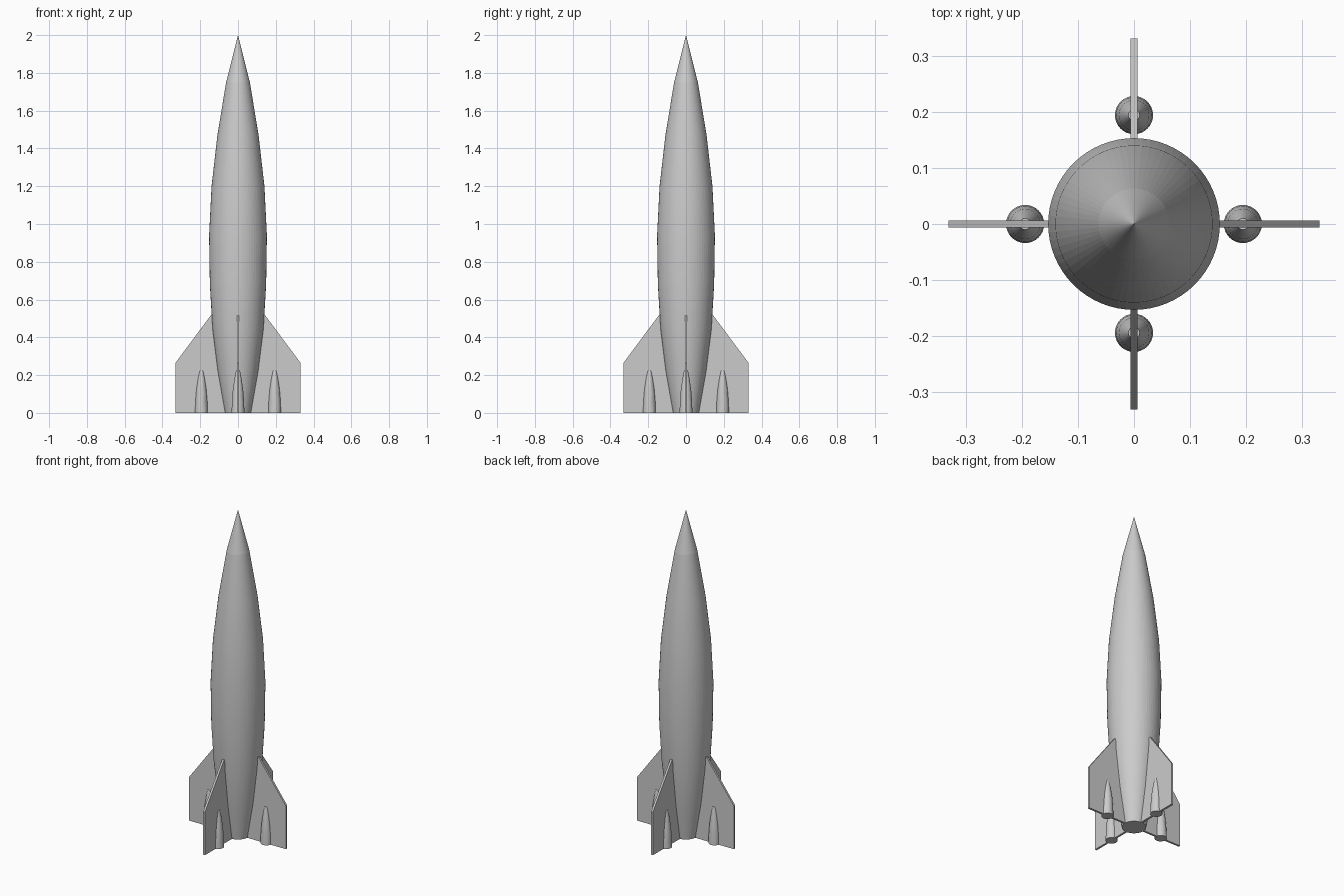
import bpy, bmesh, math
from mathutils import Matrix

if "Cube" in bpy.data.objects:
    bpy.data.objects.remove(bpy.data.objects["Cube"])


def finish(name, bm, smooth=True):
    bmesh.ops.recalc_face_normals(bm, faces=bm.faces[:])
    mesh = bpy.data.meshes.new(name)
    bm.to_mesh(mesh)
    bm.free()
    ob = bpy.data.objects.new(name, mesh)
    bpy.context.collection.objects.link(ob)
    if smooth:
        bpy.ops.object.select_all(action='DESELECT')
        ob.select_set(True)
        bpy.context.view_layer.objects.active = ob
        bpy.ops.object.shade_smooth_by_angle(angle=math.radians(4))
    return ob


def lathe(name, profile, sides):
    """Closed solid of revolution from (radius, z) points, bottom to top."""
    bm = bmesh.new()
    rings = []
    for r, z in profile:
        if r == 0:
            rings.append([bm.verts.new((0, 0, z))])
        else:
            rings.append([bm.verts.new((r * math.cos(math.tau * i / sides),
                                        r * math.sin(math.tau * i / sides), z))
                          for i in range(sides)])
    for lo, hi in zip(rings, rings[1:]):
        for i in range(sides):
            j = (i + 1) % sides
            if len(hi) == 1:
                bm.faces.new((lo[i], lo[j], hi[0]))
            else:
                bm.faces.new((lo[i], lo[j], hi[j], hi[i]))
    for ring in (rings[0], rings[-1]):
        if len(ring) > 1:
            bm.faces.new(ring)
    return finish(name, bm)


def plate(name, outline, thickness):
    """Flat plate from an (x, z) outline, centred on y = 0."""
    bm = bmesh.new()
    face = bm.faces.new([bm.verts.new((x, -thickness / 2, z)) for x, z in outline])
    out = bmesh.ops.extrude_face_region(bm, geom=[face])
    moved = [v for v in out['geom'] if isinstance(v, bmesh.types.BMVert)]
    bmesh.ops.translate(bm, verts=moved, vec=(0, thickness, 0))
    return finish(name, bm, smooth=False)


# Hull: spindle with a pointed nose and flat tail
lathe("hull", [(0.068, 0), (0.107, 0.22), (0.135, 0.445), (0.149, 0.68),
               (0.153, 0.94), (0.14, 1.20), (0.109, 1.47), (0.063, 1.75),
               (0, 2.0)], 64)

# Four fins, each with a small booster pod
fin_outline = [(0.05, 0), (0.331, 0), (0.331, 0.265), (0.145, 0.515), (0.13, 0.515)]
pod_profile = [(0.034, 0), (0.032, 0.06), (0.027, 0.125), (0.019, 0.18), (0.010, 0.225)]
for i, side in enumerate(("right", "back", "left", "front")):
    turn = Matrix.Rotation(i * math.pi / 2, 4, 'Z')
    fin = plate(f"{side}_fin", fin_outline, 0.0125)
    fin.matrix_world = turn
    pod = lathe(f"{side}_booster_pod", pod_profile, 32)
    pod.matrix_world = turn @ Matrix.Translation((0.194, 0, 0))
